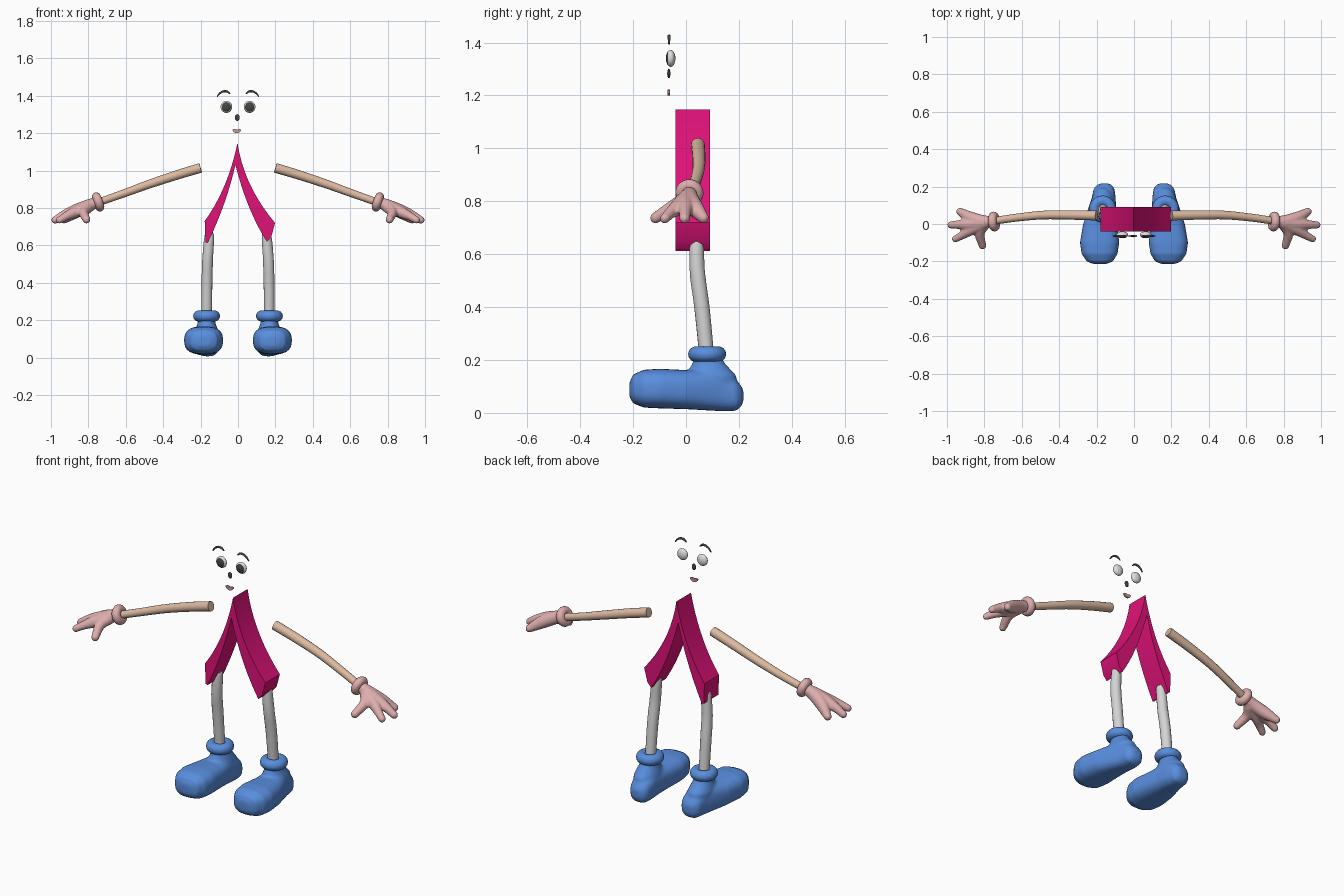
import bpy, bmesh, math
from mathutils import Vector, Matrix

if "Cube" in bpy.data.objects:
    bpy.data.objects.remove(bpy.data.objects["Cube"])


def material(name, r, g, b):
    m = bpy.data.materials.new(name)
    m.diffuse_color = (r, g, b, 1)
    m.use_nodes = True
    m.node_tree.nodes["Principled BSDF"].inputs["Base Color"].default_value = m.diffuse_color
    return m


MAGENTA = material("magenta", 0.74, 0.006, 0.19)
BLUE = material("blue", 0.10, 0.27, 0.73)
GREY = material("pale_grey", 0.66, 0.66, 0.66)
TAN = material("tan_skin", 0.72, 0.49, 0.36)
PINK = material("pink_glove", 0.73, 0.42, 0.42)
WHITE = material("eye_white", 0.75, 0.75, 0.75)
DARK = material("dark_grey", 0.06, 0.06, 0.06)
LIP = material("lip_pink", 0.62, 0.33, 0.33)


def finish(name, bm, *mats, angle=50):
    bmesh.ops.recalc_face_normals(bm, faces=bm.faces[:])
    me = bpy.data.meshes.new(name)
    bm.to_mesh(me)
    bm.free()
    for m in mats:
        me.materials.append(m)
    ob = bpy.data.objects.new(name, me)
    bpy.context.collection.objects.link(ob)
    bpy.ops.object.select_all(action='DESELECT')
    ob.select_set(True)
    bpy.context.view_layer.objects.active = ob
    bpy.ops.object.shade_smooth_by_angle(angle=math.radians(angle))
    return ob


def loft(bm, rings):
    """Skin a list of equal-length rings and cap both ends."""
    vs = [[bm.verts.new(p) for p in r] for r in rings]
    n = len(vs[0])
    for a, b in zip(vs, vs[1:]):
        for i in range(n):
            bm.faces.new((a[i], a[(i + 1) % n], b[(i + 1) % n], b[i]))
    bm.faces.new(vs[0][::-1])
    bm.faces.new(vs[-1])


def spline(pts, steps=5):
    """Catmull-Rom resampling of (x, y, z, radius) points."""
    pts = [Vector(p) for p in pts]
    ext = [2 * pts[0] - pts[1]] + pts + [2 * pts[-1] - pts[-2]]
    out = []
    for a, b, c, d in zip(ext, ext[1:], ext[2:], ext[3:]):
        for k in range(steps):
            t = k / steps
            out.append(0.5 * (2 * b + (c - a) * t + (2 * a - 5 * b + 4 * c - d) * t * t
                              + (3 * b - a - 3 * c + d) * t ** 3))
    return out + [pts[-1]]


def tube(name, pts, mat, n=16):
    path = spline(pts)
    rings = []
    for i, p in enumerate(path):
        d = (path[min(i + 1, len(path) - 1)] - path[max(i - 1, 0)]).to_3d()
        q = d.to_track_quat('Z', 'Y')
        rings.append([p.to_3d() + q @ Vector((p.w * math.cos(2 * math.pi * k / n),
                                              p.w * math.sin(2 * math.pi * k / n), 0))
                      for k in range(n)])
    bm = bmesh.new()
    loft(bm, rings)
    return finish(name, bm, mat)


def ring(name, loc, direction, major, minor, mat):
    bm = bmesh.new()
    q = Vector(direction).to_track_quat('Z', 'Y')
    grid = []
    for i in range(32):
        a = 2 * math.pi * i / 32
        grid.append([bm.verts.new(Vector(loc) + q @ Vector((
            (major + minor * math.cos(b)) * math.cos(a),
            (major + minor * math.cos(b)) * math.sin(a), minor * math.sin(b))))
            for b in [2 * math.pi * j / 14 for j in range(14)]])
    for i in range(32):
        r, s = grid[i], grid[(i + 1) % 32]
        for j in range(14):
            bm.faces.new((r[j], s[j], s[(j + 1) % 14], r[(j + 1) % 14]))
    return finish(name, bm, mat)


def fuse(ob, voxel, smooth):
    m = ob.modifiers.new("fuse", 'REMESH')
    m.mode = 'VOXEL'
    m.voxel_size = voxel
    m.use_smooth_shade = True
    s = ob.modifiers.new("soften", 'SMOOTH')
    s.iterations = smooth


def ellipsoid(bm, loc, scale, u=24, v=16):
    bmesh.ops.create_uvsphere(bm, u_segments=u, v_segments=v, radius=1,
                              matrix=Matrix.Translation(loc) @ Matrix.Diagonal((*scale, 1)))


def bezier(a, c, b, n=9):
    a, c, b = Vector(a), Vector(c), Vector(b)
    return [a * (1 - t) ** 2 + c * 2 * t * (1 - t) + b * t * t
            for t in [k / n for k in range(n + 1)]]


# Body: curved, forked outline extruded front to back
outline = (bezier((-.003, 1.147), (.0325, .9165), (.198, .72)) + [Vector((.178, .645))]
           + bezier((.155, .618), (.05, .781), (-.014, 1.03))
           + bezier((-.014, 1.03), (-.06, .825), (-.162, .612))[1:] + [Vector((-.174, .617))]
           + bezier((-.178, .73), (-.0535, .9015), (-.003, 1.147))[:-1])
bm = bmesh.new()
loft(bm, [[(p.x, y, p.y) for p in outline] for y in (-.04, .09)])
finish("body", bm, MAGENTA, angle=30)

for side, s in (("left", -1), ("right", 1)):
    # Leg
    tube(side + "_leg", [(s * .152, .04, .665, .015), (s * .153, .04, .65, .026),
                         (s * .162, .043, .53, .029), (s * .166, .06, .4, .029),
                         (s * .167, .078, .22, .028)], GREY)

    # Shoe: rounded sections heel to toe, plus a flared ankle, fused
    bm = bmesh.new()
    sections = [(-.214, .182, .035, .06, .115), (-.2, .183, .07, .036, .145),
                (-.16, .184, .096, .02, .163), (-.1, .184, .105, .017, .167),
                (0, .18, .092, .014, .162), (.07, .172, .077, .01, .165),
                (.14, .162, .064, .006, .155), (.19, .16, .055, .008, .125),
                (.21, .159, .038, .025, .1), (.217, .158, .018, .045, .085)]
    rings = []
    for y, cx, hw, z0, z1 in sections:
        r = []
        for k in range(28):
            c, d = math.cos(2 * math.pi * k / 28), math.sin(2 * math.pi * k / 28)
            e = 0.75
            r.append((s * cx + hw * math.copysign(abs(c) ** e, c), y,
                      (z0 + z1) / 2 + (z1 - z0) / 2 * math.copysign(abs(d) ** e, d)))
        rings.append(r)
    loft(bm, rings)
    loft(bm, [[(s * .168 + rx * math.cos(k * math.pi / 12), y + ry * math.sin(k * math.pi / 12), z)
               for k in range(24)]
              for z, y, rx, ry in ((.08, .09, .065, .1), (.14, .092, .064, .1),
                                   (.165, .09, .055, .078), (.19, .085, .046, .06),
                                   (.22, .08, .046, .05))])
    fuse(finish(side + "_shoe", bm, BLUE), .008, 4)
    ring(side + "_ankle_cuff", (s * .168, .08, .222), (0, 0, 1), .043, .029, BLUE)

    # Arm
    tube(side + "_arm", [(s * .2, .045, 1.014, .026), (s * .33, .048, .975, .025),
                         (s * .48, .048, .925, .023), (s * .62, .035, .874, .021),
                         (s * .76, .015, .825, .02)], TAN)
    ring(side + "_wrist_cuff", (s * .748, .013, .832), (s * .94, -.08, -.33), .03, .023, PINK)

    # Hand: tapered rounded fingers fused with the palm
    bm = bmesh.new()
    fingers = [[(.76, .012, .828, .03), (.81, .015, .808, .034), (.87, .032, .777, .034),
                (.93, .066, .737, .021)],
               [(.80, .005, .812, .034), (.87, 0, .785, .034), (.93, -.003, .762, .025),
                (.978, -.005, .735, .02)],
               [(.81, -.005, .805, .032), (.87, -.03, .778, .031), (.915, -.058, .757, .023),
                (.955, -.08, .735, .019)],
               [(.80, 0, .805, .032), (.825, -.05, .777, .027), (.81, -.115, .737, .021)]]
    for f in fingers:
        for p in spline(f, 6):
            ellipsoid(bm, (s * p.x, p.y, p.z), (p.w, p.w, p.w), 14, 10)
    fuse(finish(side + "_hand", bm, PINK), .006, 4)

    # Eye with dark iris on its front faces
    bm = bmesh.new()
    ellipsoid(bm, (s * .062, 0, 0), (.031, .032, .018), 32, 24)
    bmesh.ops.rotate(bm, verts=bm.verts[:], cent=(0, 0, 0), matrix=Matrix.Rotation(math.pi / 2, 3, 'X'))
    bmesh.ops.translate(bm, verts=bm.verts[:], vec=(0, -.058, 1.34))
    for f in bm.faces:
        c = f.calc_center_median()
        if c.y < -.058 and math.hypot(c.x - s * .062, c.z - 1.34) < .0255:
            f.material_index = 1
    finish(side + "_eye", bm, WHITE, DARK)

    # Eyebrow
    tube(side + "_eyebrow", [(s * .042, -.064, 1.41, .003), (s * .058, -.064, 1.422, .006),
                             (s * .078, -.064, 1.423, .006), (s * .098, -.064, 1.412, .005),
                             (s * .112, -.064, 1.394, .003)], DARK, 10)

# Nose
bm = bmesh.new()
ellipsoid(bm, (-.004, -.065, 1.283), (.013, .006, .018))
finish("nose", bm, DARK)

# Mouth: shallow smiling crescent
bm = bmesh.new()
lip = ([(-.006 + .023 * math.cos(a), 1.221 + .019 * math.sin(a) - .002)
        for a in [-math.pi * k / 12 for k in range(13)]]
       + [(-.018, 1.222), (-.006, 1.218), (.006, 1.222)])
loft(bm, [[(x, y, z) for x, z in lip] for y in (-.07, -.06)])
finish("mouth", bm, LIP)
